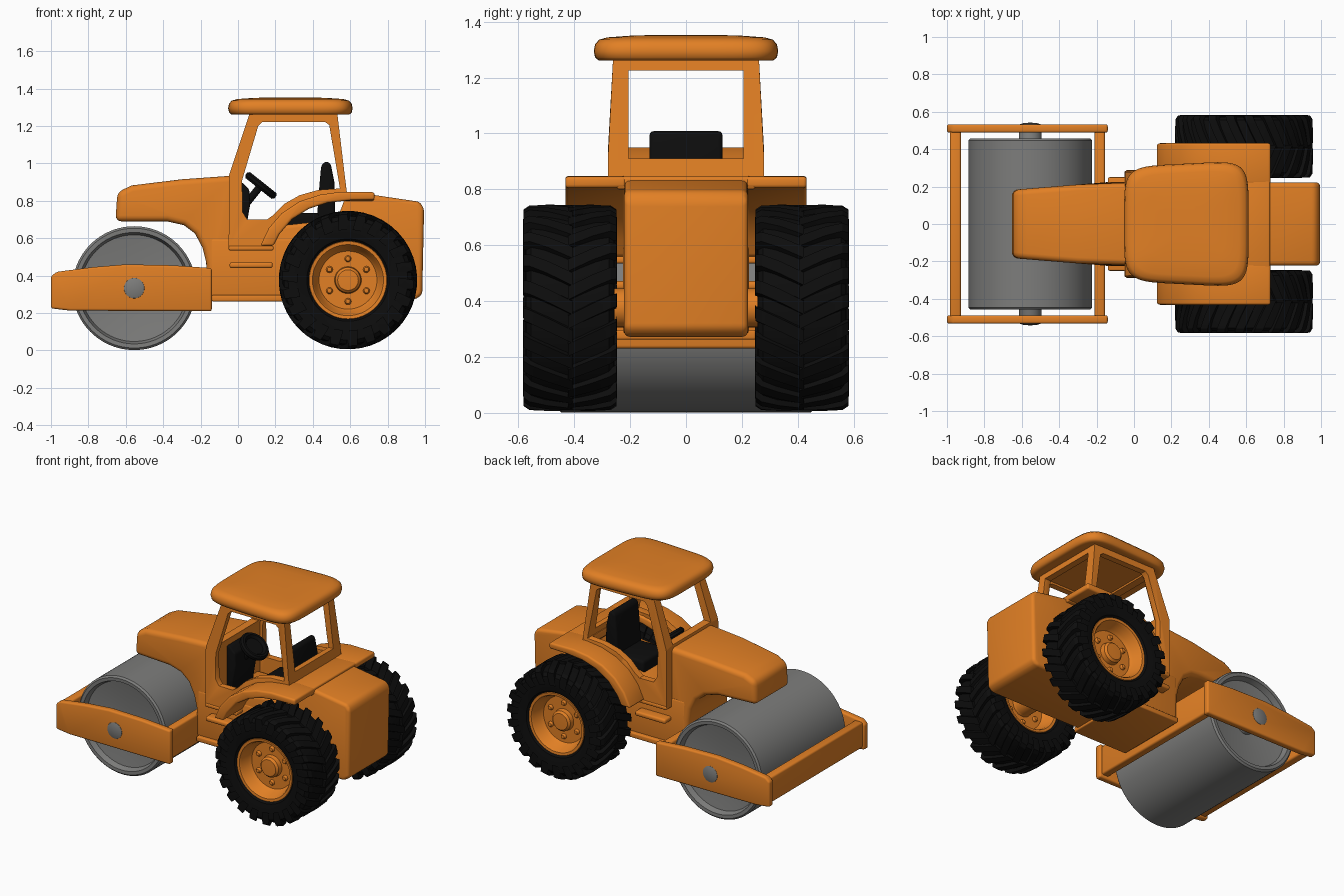
import bpy, bmesh, math
from mathutils import Vector

if "Cube" in bpy.data.objects:
    bpy.data.objects.remove(bpy.data.objects["Cube"])


def material(name, rgb):
    m = bpy.data.materials.new(name)
    m.diffuse_color = (*rgb, 1)
    m.use_nodes = True
    m.node_tree.nodes["Principled BSDF"].inputs["Base Color"].default_value = m.diffuse_color
    return m


ORANGE = material("orange paint", (0.76, 0.215, 0.018))
BLACK = material("black rubber", (0.004, 0.004, 0.004))
GRAY = material("gray steel", (0.205, 0.205, 0.2))


def smooth(ob, angle=35):
    bpy.ops.object.select_all(action='DESELECT')
    ob.select_set(True)
    bpy.context.view_layer.objects.active = ob
    bpy.ops.object.shade_smooth_by_angle(angle=math.radians(angle))


def finish(bm, name, mat, angle=35):
    bmesh.ops.remove_doubles(bm, verts=bm.verts, dist=1e-5)
    bmesh.ops.recalc_face_normals(bm, faces=bm.faces)
    me = bpy.data.meshes.new(name)
    bm.to_mesh(me)
    bm.free()
    ob = bpy.data.objects.new(name, me)
    bpy.context.collection.objects.link(ob)
    me.materials.append(mat)
    smooth(ob, angle)
    return ob


def prism(name, pts, y0, y1, mat, bevel=0.0, width=None, seg=3):
    """Side profile (x, z) extruded along y; width(x, z) scales y."""
    bm = bmesh.new()
    sides = []
    for y in (y0, y1):
        sides.append([bm.verts.new((x, y * (width(x, z) if width else 1), z)) for x, z in pts])
    n = len(pts)
    bm.faces.new(sides[0])
    bm.faces.new(sides[1])
    for i in range(n):
        j = (i + 1) % n
        bm.faces.new((sides[0][i], sides[0][j], sides[1][j], sides[1][i]))
    bmesh.ops.recalc_face_normals(bm, faces=bm.faces)
    if bevel:
        edges = [e for e in bm.edges if e.calc_face_angle(0) > math.radians(28)]
        bmesh.ops.bevel(bm, geom=edges, offset=bevel, segments=seg, profile=0.5,
                        affect='EDGES', clamp_overlap=True)
    return finish(bm, name, mat)


def box(name, x0, x1, y0, y1, z0, z1, mat, bevel=0.0):
    return prism(name, [(x0, z0), (x1, z0), (x1, z1), (x0, z1)], y0, y1, mat, bevel)


def lathe(name, prof, c, mat, n=64, axis=None):
    """Profile (radius, offset) turned about the y axis, or about a given axis."""
    bm = bmesh.new()
    rings = [[bm.verts.new((r * math.cos(2 * math.pi * i / n), y, r * math.sin(2 * math.pi * i / n)))
              for i in range(n)] for r, y in prof]
    for a, b in zip(rings, rings[1:]):
        for i in range(n):
            j = (i + 1) % n
            bm.faces.new((a[i], a[j], b[j], b[i]))
    rot = Vector((0, 1, 0)).rotation_difference(Vector(axis or (0, 1, 0))).to_matrix()
    for v in bm.verts:
        v.co = rot @ v.co + Vector(c)
    bmesh.ops.dissolve_degenerate(bm, dist=1e-6, edges=bm.edges)
    return finish(bm, name, mat)


def both(half):
    """Full lathe profile from the half with positive offset."""
    return [(r, -y) for r, y in half] + [(r, y) for r, y in reversed(half)]


# Roller drum with dished ends and its axle
DRUM = (-0.555, 0, 0.333)
lathe("drum", both([(0, 0.39), (0.09, 0.39), (0.285, 0.42), (0.298, 0.457), (0.32, 0.458), (0.331, 0.447)]),
      DRUM, GRAY, 96)
lathe("drum_axle", both([(0, 0.542), (0.035, 0.54), (0.054, 0.534), (0.061, 0.52)]), DRUM, GRAY, 40)

# Drum frame
plate = [(-1.0, 0.225), (-0.9, 0.213), (-0.14, 0.21), (-0.14, 0.44), (-0.35, 0.455), (-0.6, 0.46),
         (-0.78, 0.445), (-0.97, 0.42), (-1.0, 0.395)]
for s, side in ((-1, "right"), (1, "left")):
    prism("frame_plate_" + side, plate, s * 0.488, s * 0.533, ORANGE, 0.012)
box("frame_front_bar", -0.985, -0.925, -0.5, 0.5, 0.235, 0.41, ORANGE, 0.012)
box("frame_rear_bar", -0.21, -0.155, -0.5, 0.5, 0.23, 0.43, ORANGE, 0.012)

# Hood with curved neck
hood = [(-0.655, 0.69), (-0.645, 0.845), (-0.57, 0.882), (-0.3, 0.915), (-0.02, 0.935), (-0.02, 0.27),
        (-0.165, 0.27), (-0.17, 0.47), (-0.19, 0.55), (-0.23, 0.625), (-0.29, 0.67), (-0.38, 0.69)]
prism("hood", hood, -0.222, 0.222, ORANGE, 0.032,
      lambda x, z: min(1, 0.82 + 0.22 * (x + 0.655) / 0.6), 4)

# Chassis and rear engine box
box("chassis", -0.15, 0.6, -0.225, 0.225, 0.28, 0.6, ORANGE, 0.015)
rear = [(0.12, 0.3), (0.12, 0.59), (0.25, 0.67), (0.53, 0.7), (0.58, 0.835), (0.72, 0.832), (0.97, 0.795),
        (0.995, 0.76), (0.985, 0.3), (0.95, 0.272), (0.3, 0.272)]
prism("rear_body", rear, -0.222, 0.222, ORANGE, 0.035, None, 4)
box("belly_plate", -0.14, 0.27, -0.25, 0.25, 0.262, 0.297, ORANGE, 0.008)
for s, side in ((-1, "right"), (1, "left")):
    box("step_" + side, -0.045, 0.185, s * 0.2, s * 0.29, 0.44, 0.472, ORANGE, 0.012)
    box("sill_" + side, -0.05, 0.19, s * 0.2, s * 0.285, 0.535, 0.56, ORANGE, 0.008)


# Cab shell: outer body with hollow interior and window openings cut through
def taper(x, z):
    return 1 - 0.2 * max(0, z - 0.93)


shell = [(-0.05, 0.55), (0.13, 0.55), (0.2, 0.66), (0.3, 0.75), (0.44, 0.81), (0.585, 0.82),
         (0.575, 0.9), (0.53, 1.275), (0.065, 1.275), (-0.047, 0.94)]
cab = prism("cab", shell, -0.28, 0.28, ORANGE, 0, taper)
hollow = [(0.0, 0.4), (0.54, 0.4), (0.54, 0.88), (0.49, 1.235), (0.105, 1.235), (0.0, 0.92)]
doors = [(0.05, 0.7), (0.155, 0.7), (0.19, 0.725), (0.25, 0.785), (0.33, 0.83), (0.43, 0.858), (0.545, 0.866),
         (0.488, 1.205), (0.465, 1.222), (0.13, 1.222), (0.108, 1.2), (0.022, 0.91), (0.024, 0.74)]
cutters = [prism("cut_inside", hollow, -0.235, 0.235, ORANGE, 0, taper),
           prism("cut_doors", doors, -0.5, 0.5, ORANGE),
           box("cut_front", -0.3, 0.25, -0.205, 0.205, 0.95, 1.225, ORANGE),
           box("cut_back", 0.3, 0.8, -0.205, 0.205, 0.91, 1.225, ORANGE)]
bpy.context.view_layer.objects.active = cab
for c in cutters:
    c.hide_render = True
    m = cab.modifiers.new(c.name, 'BOOLEAN')
    m.operation, m.solver, m.object = 'DIFFERENCE', 'EXACT', c
    bpy.ops.object.modifier_apply(modifier=m.name)
m = cab.modifiers.new("round", 'BEVEL')
m.width, m.segments, m.angle_limit = 0.01, 2, math.radians(40)
bpy.ops.object.modifier_apply(modifier=m.name)
for c in cutters:
    bpy.data.objects.remove(c)
smooth(cab)

# Roof: rounded outline lofted through stacked rings
bm = bmesh.new()
rings = []
for z, k in ((1.272, 0.3), (1.265, 0.88), (1.262, 0.95), (1.272, 0.985), (1.295, 1.0), (1.32, 0.985),
             (1.336, 0.94), (1.344, 0.85), (1.35, 0.6), (1.353, 0.3)):
    ring = []
    for i in range(64):
        a = 2 * math.pi * (i + 0.5) / 64
        ca, sa = math.cos(a), math.sin(a)
        x = math.copysign(abs(ca) ** 0.36, ca)
        y = math.copysign(abs(sa) ** 0.36, sa)
        ring.append(bm.verts.new((0.28 + 0.333 * x * k, (0.323 + 0.017 * x) * y * k, z)))
    rings.append(ring)
for a, b in zip(rings, rings[1:]):
    for i in range(64):
        j = (i + 1) % 64
        bm.faces.new((a[i], a[j], b[j], b[i]))
bm.faces.new(rings[0])
bm.faces.new(rings[-1])
finish(bm, "roof", ORANGE, 60)

# Fenders and rear deck
arch = [(0.12, 0.56), (0.165, 0.655), (0.235, 0.735), (0.33, 0.797), (0.44, 0.833), (0.55, 0.848), (0.73, 0.846),
        (0.73, 0.805), (0.6, 0.803), (0.48, 0.79), (0.38, 0.758), (0.29, 0.702), (0.22, 0.62), (0.19, 0.56)]
for s, side in ((-1, "right"), (1, "left")):
    prism("fender_" + side, arch, s * 0.215, s * 0.432, ORANGE, 0.012)
box("rear_deck", 0.55, 0.728, -0.25, 0.25, 0.8, 0.846, ORANGE, 0.01)

# Seat, dashboard and steering wheel
prism("seat_back", [(0.42, 0.68), (0.52, 0.68), (0.515, 0.9), (0.495, 1.0), (0.47, 1.012), (0.445, 0.99), (0.435, 0.88)],
      -0.13, 0.13, BLACK, 0.02)
box("seat_cushion", 0.23, 0.48, -0.13, 0.13, 0.62, 0.735, BLACK, 0.02)
prism("dashboard", [(-0.01, 0.58), (0.03, 0.58), (0.065, 0.78), (0.06, 0.86), (0.02, 0.9), (-0.01, 0.9)],
      -0.12, 0.12, BLACK, 0.01)
AX = (0.62, 0, 0.78)
lathe("steering_wheel", [(0, -0.008), (0.06, -0.008), (0.075, -0.02), (0.09, -0.02), (0.1, -0.008), (0.1, 0.008),
                         (0.09, 0.02), (0.075, 0.02), (0.06, 0.004), (0, 0.004)], (0.122, 0, 0.882), BLACK, 32, AX)
lathe("steering_column", [(0, -0.14), (0.02, -0.14), (0.02, 0), (0, 0)], (0.122, 0, 0.882), BLACK, 16, AX)

# Rear wheels: tyre with slanted lugs, dished rim, hub and bolts
WX, WY, WZ = 0.588, 0.415, 0.376
tyre = both([(0.205, 0.13), (0.22, 0.148), (0.27, 0.16), (0.32, 0.158), (0.342, 0.14), (0.35, 0.09)])
tyre.append(tyre[0])
rim = both([(0, 0.1), (0.055, 0.098), (0.068, 0.085), (0.072, 0.055), (0.155, 0.055), (0.17, 0.075),
            (0.182, 0.125), (0.19, 0.138), (0.207, 0.14), (0.213, 0.125)])
lug = [(-0.008, 0.368, 0.0), (0.08, 0.37, 0.12), (0.145, 0.366, 0.2), (0.166, 0.352, 0.22), (0.168, 0.305, 0.25)]
N = 22
for s, side in ((-1, "right"), (1, "left")):
    c = (WX, s * WY, WZ)
    lathe("tyre_" + side, tyre, c, BLACK, 72)
    lathe("rim_" + side, rim, c, ORANGE, 48)
    bm = bmesh.new()
    for half in (-1, 1):
        for i in range(N):
            base = 2 * math.pi * (i + (0.5 if half > 0 else 0)) / N
            secs = []
            for y, r, da in lug:
                sec = []
                for rr, w in ((r - 0.035, -0.085), (r, -0.065), (r, 0.065), (r - 0.035, 0.085)):
                    a = base + da + w
                    sec.append(bm.verts.new((WX + rr * math.cos(a), s * WY + half * y, WZ + rr * math.sin(a))))
                secs.append(sec)
            for p, q in zip(secs, secs[1:]):
                for k in range(4):
                    m = (k + 1) % 4
                    bm.faces.new((p[k], p[m], q[m], q[k]))
            bm.faces.new(secs[0])
            bm.faces.new(secs[-1])
    finish(bm, "tread_" + side, BLACK, 30)
    for i in range(6):
        a = math.pi / 6 + i * math.pi / 3
        lathe(f"bolt_{side}_{i}", both([(0, 0.075), (0.012, 0.072), (0.018, 0.062)]),
              (WX + 0.114 * math.cos(a), s * WY, WZ + 0.114 * math.sin(a)), ORANGE, 12)
lathe("rear_axle", both([(0, 0.4), (0.07, 0.4)]), (WX, 0, WZ), ORANGE, 32)
